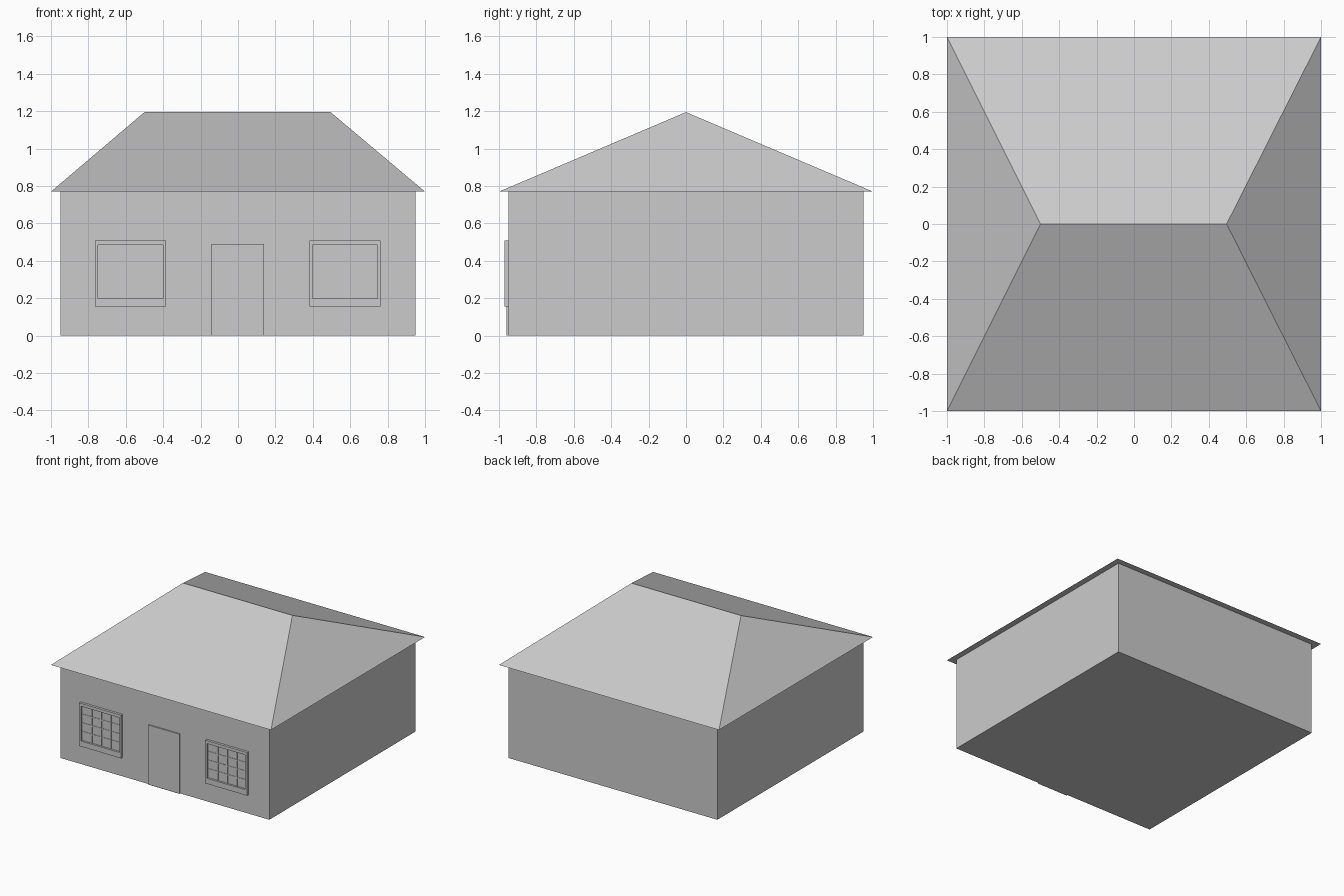
import bpy, bmesh

if "Cube" in bpy.data.objects:
    bpy.data.objects.remove(bpy.data.objects["Cube"])

WALL_Y = -0.95  # plane of the front wall


def box(name, x, y, z):
    """Box from (min, max) ranges on each axis."""
    bpy.ops.mesh.primitive_cube_add(size=1, location=[(a + b) / 2 for a, b in (x, y, z)])
    ob = bpy.context.object
    ob.name = name
    ob.scale = [b - a for a, b in (x, y, z)]
    bpy.ops.object.transform_apply(location=False, rotation=False, scale=True)
    return ob


def frame(name, outer, inner, depth):
    """Rectangular surround on the front wall; rectangles are (x0, x1, z0, z1)."""
    bm = bmesh.new()
    rings = []
    for r, y in ((outer, WALL_Y), (outer, WALL_Y - depth),
                 (inner, WALL_Y - depth), (inner, WALL_Y)):
        x0, x1, z0, z1 = r
        rings.append([bm.verts.new((x, y, z))
                      for x, z in ((x0, z0), (x1, z0), (x1, z1), (x0, z1))])
    for k in range(4):
        a, b = rings[k], rings[(k + 1) % 4]
        for i in range(4):
            j = (i + 1) % 4
            bm.faces.new((a[i], a[j], b[j], b[i]))
    bmesh.ops.recalc_face_normals(bm, faces=bm.faces)
    mesh = bpy.data.meshes.new(name)
    bm.to_mesh(mesh)
    bm.free()
    bpy.context.collection.objects.link(bpy.data.objects.new(name, mesh))


# Walls
box("walls", (-0.95, 0.95), (-0.95, 0.95), (0, 0.77))

# Hipped roof with flat soffit
bm = bmesh.new()
a, b, c, d, e, f = [bm.verts.new(p) for p in (
    (-1, -1, 0.77), (1, -1, 0.77), (1, 1, 0.77), (-1, 1, 0.77),
    (-0.5, 0, 1.195), (0.495, 0, 1.195))]
for face in ((a, b, f, e), (b, c, f), (c, d, e, f), (d, a, e), (d, c, b, a)):
    bm.faces.new(face)
mesh = bpy.data.meshes.new("roof")
bm.to_mesh(mesh)
bm.free()
bpy.context.collection.objects.link(bpy.data.objects.new("roof", mesh))

# Door: thin surround and a slightly recessed leaf
frame("door_frame", (-0.143, 0.14, 0, 0.49), (-0.12, 0.117, 0, 0.467), 0.01)
box("door_leaf", (-0.12, 0.117), (WALL_Y - 0.007, WALL_Y), (0, 0.467))

# Windows: surround, pane and glazing bars
for side, cx in (("left", -0.574), ("right", 0.571)):
    x0, x1, z0, z1 = cx - 0.174, cx + 0.174, 0.20, 0.485
    frame(f"window_frame_{side}", (cx - 0.19, cx + 0.19, 0.155, 0.51),
          (x0, x1, z0, z1), 0.02)
    box(f"window_pane_{side}", (x0, x1), (WALL_Y - 0.004, WALL_Y), (z0, z1))
    for i in (1, 2, 3):
        x = x0 + (x1 - x0) * i / 4
        z = z0 + (z1 - z0) * i / 4
        box(f"upright_bar_{side}", (x - 0.005, x + 0.005),
            (WALL_Y - 0.008, WALL_Y), (z0, z1))
        box(f"cross_bar_{side}", (x0, x1),
            (WALL_Y - 0.007, WALL_Y), (z - 0.005, z + 0.005))
